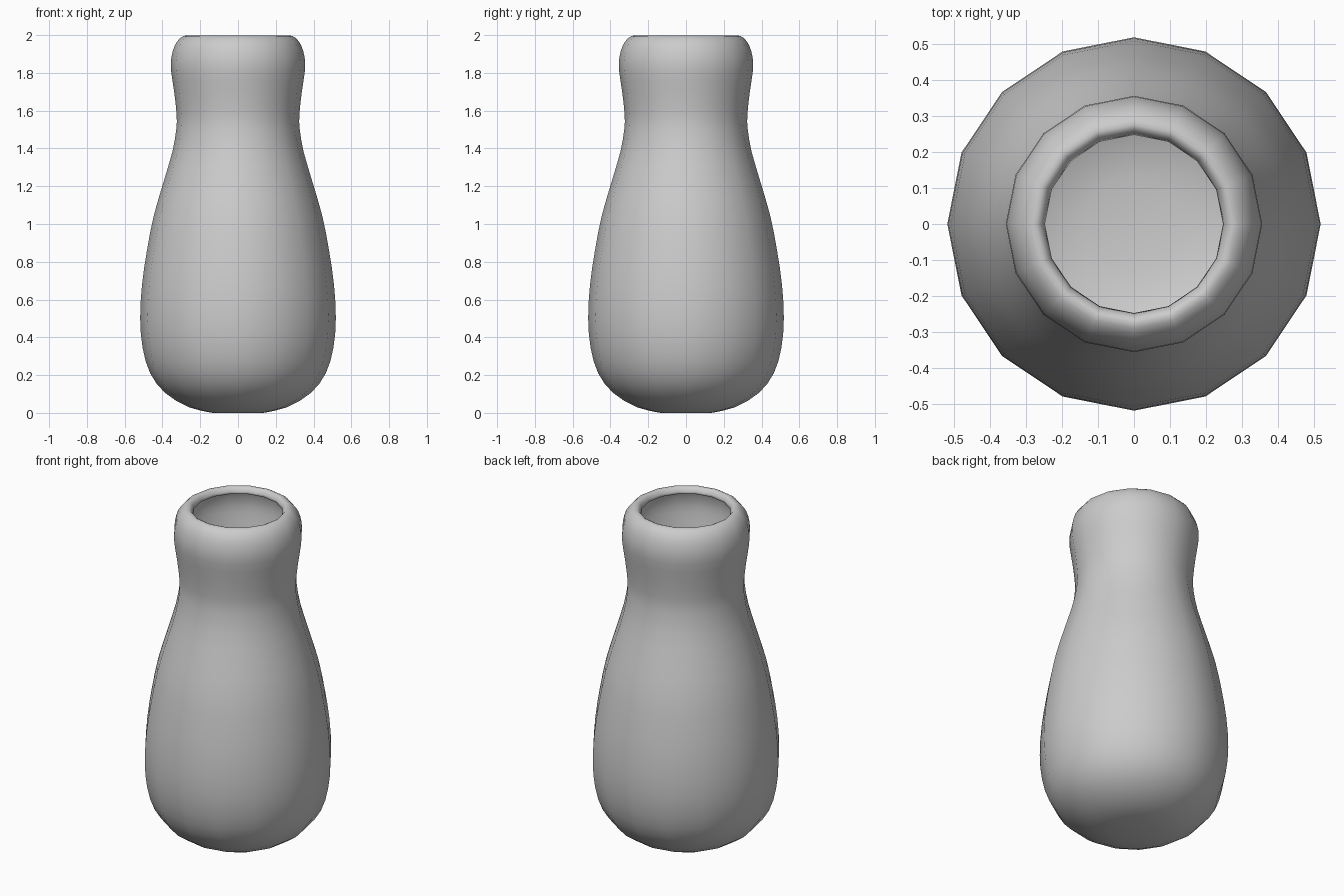
import bpy, bmesh, math
from mathutils import Vector

if "Cube" in bpy.data.objects:
    bpy.data.objects.remove(bpy.data.objects["Cube"])

SIDES = 16

# vase profile: (radius, height), from the foot up the wall and over the rolled lip
profile = [(0.135, 0.0), (0.26, 0.03), (0.385, 0.105), (0.465, 0.21), (0.505, 0.345),
           (0.518, 0.5), (0.508, 0.68), (0.482, 0.86), (0.447, 1.04), (0.395, 1.22),
           (0.348, 1.38), (0.327, 1.5), (0.325, 1.58), (0.338, 1.7), (0.354, 1.81),
           (0.353, 1.88), (0.335, 1.945), (0.305, 1.985), (0.275, 1.998),
           (0.256, 1.985), (0.247, 1.962)]


def smooth_curve(pts, steps):
    """Catmull-Rom samples through the profile points."""
    p = [Vector(q) for q in pts]
    p = [2 * p[0] - p[1]] + p + [2 * p[-1] - p[-2]]
    out = []
    for i in range(1, len(p) - 2):
        for s in range(steps):
            t = s / steps
            out.append(0.5 * (2 * p[i] + (p[i + 1] - p[i - 1]) * t
                       + (2 * p[i - 1] - 5 * p[i] + 4 * p[i + 1] - p[i + 2]) * t ** 2
                       + (3 * p[i] - p[i - 1] - 3 * p[i + 1] + p[i + 2]) * t ** 3))
    return out + [p[-2]]


# sixteen-sided body of revolution with a flat foot
bm = bmesh.new()
rings = []
for r, z in smooth_curve(profile, 2):
    angles = [2 * math.pi * k / SIDES for k in range(SIDES)]
    rings.append([bm.verts.new((r * math.cos(a), r * math.sin(a), min(max(z, 0), 2)))
                  for a in angles])
bm.faces.new(rings[0][::-1])
for low, high in zip(rings, rings[1:]):
    for k in range(SIDES):
        n = (k + 1) % SIDES
        bm.faces.new((low[k], low[n], high[n], high[k]))
mesh = bpy.data.meshes.new("vase")
bm.to_mesh(mesh)
bm.free()
mesh.polygons.foreach_set("use_smooth", [True] * len(mesh.polygons))
vase = bpy.data.objects.new("vase", mesh)
bpy.context.collection.objects.link(vase)

# thin wall, grown inwards
wall = vase.modifiers.new("wall", "SOLIDIFY")
wall.thickness = 0.015
wall.offset = -1
